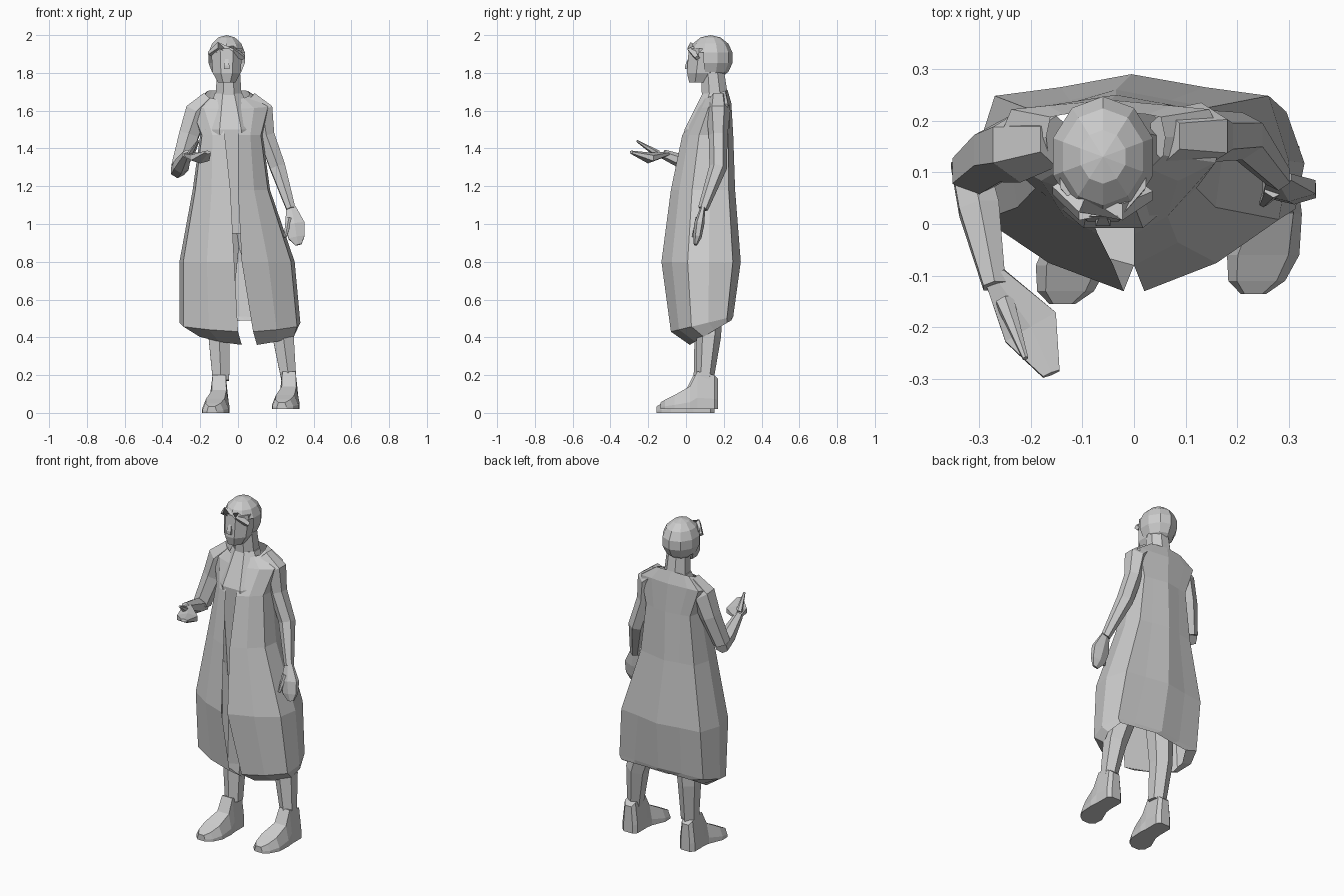
import bpy, bmesh, math
from mathutils import Vector

default_cube = bpy.data.objects.get("Cube")
if default_cube:
    bpy.data.objects.remove(default_cube)

grey = bpy.data.materials.new("plain grey")
grey.use_nodes = True
grey.diffuse_color = (.6, .6, .6, 1)
grey.node_tree.nodes["Principled BSDF"].inputs["Base Color"].default_value = grey.diffuse_color


def finish(name, bm):
    """Turn a bmesh into a named grey object."""
    mesh = bpy.data.meshes.new(name)
    bmesh.ops.recalc_face_normals(bm, faces=bm.faces)
    bm.to_mesh(mesh)
    bm.free()
    mesh.materials.append(grey)
    obj = bpy.data.objects.new(name, mesh)
    bpy.context.collection.objects.link(obj)


def skin(name, rings, closed=True):
    """Join rows of points; closed rows are capped at both ends."""
    bm = bmesh.new()
    rows = [[bm.verts.new(point) for point in ring] for ring in rings]
    count = len(rows[0])
    for lower, upper in zip(rows, rows[1:]):
        for i in range(count if closed else count - 1):
            j = (i + 1) % count
            bm.faces.new((lower[i], lower[j], upper[j], upper[i]))
    if closed:
        bm.faces.new(rows[0])
        bm.faces.new(rows[-1])
    finish(name, bm)


def limb(name, path, radii, depth=1, sides=6, level=False):
    """Tapered tube along a path; level keeps its rings horizontal."""
    points = [Vector(p) for p in path]
    last = len(points) - 1
    rings = []
    for i, (point, radius) in enumerate(zip(points, radii)):
        along = points[min(i + 1, last)] - points[max(i - 1, 0)]
        if level:
            along = Vector((0, 0, 1))
        along.normalize()
        across = Vector((1, 0, 0))
        across = (across - along * along.x).normalized()
        outward = along.cross(across) * depth
        angles = [math.tau * (k + .5) / sides for k in range(sides)]
        rings.append([point + (across * math.cos(a) + outward * math.sin(a)) * radius
                      for a in angles])
    skin(name, rings)


# Long open coat: height, right, left, opening right, opening left, front, back, rise to back
COAT_LEVELS = [
    (1.66, -.17, .06, -.11, 0, .09, .22, .05),
    (1.61, -.26, .17, -.1, 0, .06, .24, .03),
    (1.47, -.2, .13, -.07, 0, -.02, .25, 0),
    (1.18, -.24, .17, -.04, 0, -.08, .26, 0),
    (.8, -.31, .3, -.02, .02, -.13, .29, 0),
    (.43, -.31, .33, 0, .08, -.08, .25, .08),
    (.36, -.22, .31, .02, .1, .02, .24, .13),
]
# Half outline from the opening round to the back: share of width, share of depth
COAT_HALF = [(0, 0), (.5, .13), (.93, .33), (1, .6), (.86, .9), (.42, .94)]


def coat_row(height, right, left, open_right, open_left, front, back, rise):
    def place(x, share):
        return (x, front + (back - front) * share, height + rise * share)

    def half(edge, side):
        return [place(edge + (side - edge) * u, v) for u, v in COAT_HALF]

    spine = place((right + left) / 2, 1)
    return half(open_right, right) + [spine] + half(open_left, left)[::-1]


skin("coat", [coat_row(*row) for row in COAT_LEVELS], closed=False)

# Body under the coat
limb("shirt", [(-.03, .12, .95), (-.04, .11, 1.5), (-.05, .15, 1.69)],
     [.13, .15, .08], depth=.85, sides=8, level=True)
limb("neck", [(-.05, .16, 1.6), (-.05, .14, 1.82)], [.08, .065], sides=8, level=True)

# Head and face
limb("head", [(-.06, .07, 1.75), (-.06, .09, 1.8), (-.06, .11, 1.93)],
     [.05, .08, .09], depth=1.15, sides=8, level=True)
limb("nose", [(-.06, .01, 1.82), (-.06, .01, 1.84), (-.06, .02, 1.88)],
     [.02, .02, .01], sides=4, level=True)
limb("brow", [(-.12, .02, 1.87), (0, .02, 1.87)], [.015, .015], sides=4)
limb("mouth", [(-.08, .01, 1.8), (-.04, .01, 1.8)], [.006, .006], sides=4)

# Hair cap, cut away over the face and the nape, with a slanting fringe
bm = bmesh.new()
bmesh.ops.create_uvsphere(bm, u_segments=10, v_segments=7, radius=.12)
bmesh.ops.scale(bm, verts=bm.verts, vec=(.87, 1, 1))
bmesh.ops.translate(bm, verts=bm.verts, vec=(-.06, .13, 1.88))
centres = [(face, face.calc_center_median()) for face in bm.faces]
bare = [face for face, c in centres
        if (c.z < 1.9 and c.y < .11) or (c.z < 1.8 and c.y < .17)]
bmesh.ops.delete(bm, geom=bare, context='FACES')
finish("hair", bm)
limb("fringe", [(-.15, .07, 1.9), (-.1, .03, 1.94), (-.03, .03, 1.92), (.03, .06, 1.88)],
     [.015, .025, .025, .015], sides=4)

# Right arm, bent forward with the palm up
limb("right_sleeve", [(-.15, .16, 1.66), (-.22, .15, 1.59), (-.26, .14, 1.47), (-.31, .1, 1.3)],
     [.05, .07, .06, .05])
limb("right_forearm", [(-.32, .12, 1.28), (-.3, .03, 1.31), (-.27, -.12, 1.37)],
     [.04, .045, .025])
limb("right_hand", [(-.27, -.1, 1.37), (-.2, -.2, 1.35), (-.16, -.29, 1.38)],
     [.025, .065, .02], depth=.45)
limb("right_thumb", [(-.25, -.15, 1.37), (-.21, -.26, 1.44)], [.02, .006])

# Left arm, hanging
limb("left_sleeve", [(.06, .17, 1.66), (.13, .17, 1.6), (.15, .17, 1.47), (.21, .17, 1.3),
                     (.28, .09, 1.08)], [.05, .065, .05, .047, .027])
limb("left_hand", [(.28, .09, 1.09), (.3, .07, 1), (.31, .06, .93), (.32, .05, .89)],
     [.028, .06, .05, .02], depth=.45)
limb("left_thumb", [(.27, .07, 1.03), (.25, .04, .93)], [.02, .008])

# Legs
limb("right_leg", [(-.09, .09, .17), (-.1, .11, .4), (-.07, .12, 1)], [.05, .065, .1])
limb("left_leg", [(.27, .1, .17), (.24, .12, .4), (.05, .12, 1)], [.045, .065, .1])

# Boots, toes swept to the right: distance back, top, half width
BOOT_STEPS = [(.15, .16, .03), (.13, .18, .05), (.04, .2, .05), (0, .12, .055),
              (-.08, .075, .07), (-.13, .05, .055), (-.155, .035, .025)]
BOOT_OUTLINE = [(-1, 0), (1, 0), (1, .3), (.7, 1), (-.7, 1), (-1, .3)]


def boot(name, x, y, z):
    rings = []
    for back, top, width in BOOT_STEPS:
        sweep = .25 * min(back, 0)
        rings.append([(x + sweep + width * u, y + back, z + top * v) for u, v in BOOT_OUTLINE])
    skin(name, rings)


boot("right_boot", -.1, 0, 0)
boot("left_boot", .27, .02, .02)
